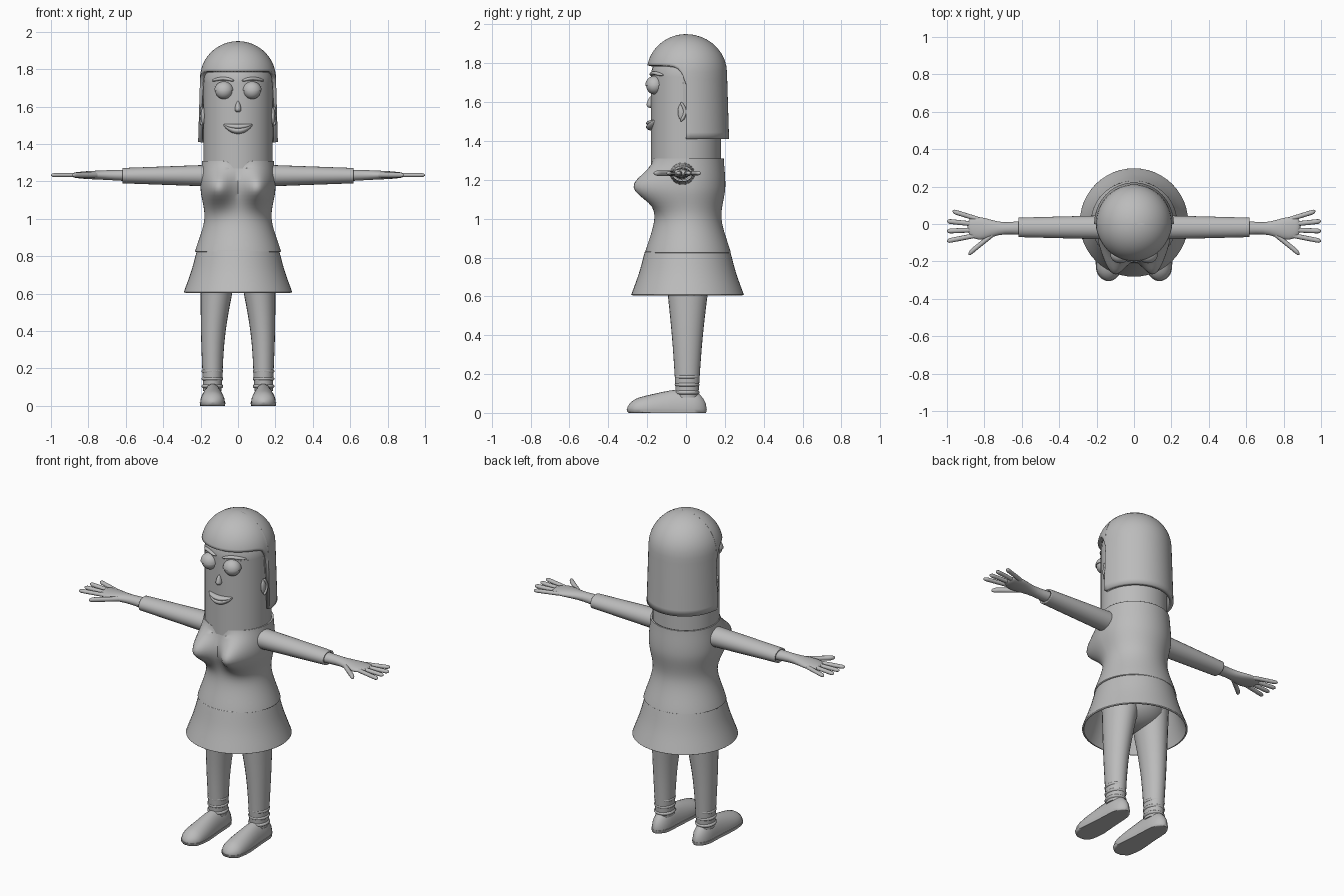
import bpy, bmesh
from math import sin, cos, pi, exp, sqrt, asin, radians
from mathutils import Matrix, Vector

default_cube = bpy.data.objects.get("Cube")
if default_cube:
    bpy.data.objects.remove(default_cube)

colour = (.5, .5, .5, 1)
grey = bpy.data.materials.new("plain_grey")
grey.use_nodes = True
grey.diffuse_color = colour
grey.node_tree.nodes["Principled BSDF"].inputs["Base Color"].default_value = colour


def finish(name, bm, mirror=False, thickness=0):
    """Turn a bmesh into a smooth object with optional shell and mirror."""
    bmesh.ops.recalc_face_normals(bm, faces=bm.faces)
    mesh = bpy.data.meshes.new(name)
    bm.to_mesh(mesh)
    bm.free()
    mesh.materials.append(grey)
    obj = bpy.data.objects.new(name, mesh)
    bpy.context.collection.objects.link(obj)
    bpy.context.view_layer.objects.active = obj
    obj.select_set(True)
    bpy.ops.object.shade_smooth_by_angle(angle=radians(50))
    obj.select_set(False)
    if thickness:
        shell = obj.modifiers.new("Thickness", "SOLIDIFY")
        shell.thickness = thickness
        shell.offset = -1
    if mirror:
        obj.modifiers.new("Mirror", "MIRROR").use_mirror_merge = False


def spline(keys, t):
    """Smooth interpolation through a few key sections, t from start to end."""
    pts = [Vector(k) for k in keys]
    pts = [2 * pts[0] - pts[1]] + pts + [2 * pts[-1] - pts[-2]]
    spans = len(keys) - 1
    i = min(int(t * spans), spans - 1)
    u = t * spans - i
    a, b, c, d = pts[i:i + 4]
    bend = (2 * a - 5 * b + 4 * c - d) * u * u + (3 * (b - c) + d - a) * u ** 3
    return b + ((c - a) * u + bend) / 2


def bridge(bm, rings):
    for lower, upper in zip(rings, rings[1:]):
        for i in range(len(lower)):
            bm.faces.new((lower[i - 1], lower[i], upper[i], upper[i - 1]))


def loft(name, axis, keys, sides=24, steps=16, tip=0, thickness=0, mirror=False, shape=None):
    """Ellipses along an axis: position, two centre values, two radii.
    A tip rounds off that fraction of each end; a thickness leaves the ends open."""
    bm = bmesh.new()
    rings = []
    for s in range(steps + 1):
        t = (1 - cos(pi * s / steps)) / 2
        position, ca, cb, ra, rb = spline(keys, t)
        scale = 1
        if tip:
            scale = max(.05, sqrt(1 - max(0, 1 - min(t, 1 - t) / tip) ** 2))
        ring = []
        for i in range(sides):
            angle = 2 * pi * i / sides
            point = [ca + ra * scale * cos(angle), cb + rb * scale * sin(angle)]
            point.insert("xyz".index(axis), position)
            ring.append(bm.verts.new(shape(*point) if shape else point))
        rings.append(ring)
    bridge(bm, rings)
    if not thickness:
        bm.faces.new(rings[0])
        bm.faces.new(rings[-1])
    finish(name, bm, mirror, thickness)


def ball(name, centre, radii, mirror=False, upper_half=False):
    """Ellipsoid, or only its upper half."""
    bm = bmesh.new()
    bmesh.ops.create_uvsphere(bm, u_segments=32, v_segments=20, radius=1)
    if upper_half:
        cut = bmesh.ops.bisect_plane(bm, geom=bm.verts[:] + bm.edges[:] + bm.faces[:],
                                     plane_co=(0, 0, 0), plane_no=(0, 0, 1), clear_inner=True)
        rim = [e for e in cut["geom_cut"] if isinstance(e, bmesh.types.BMEdge)]
        bmesh.ops.edgeloop_fill(bm, edges=rim)
    bm.transform(Matrix.Translation(centre) @ Matrix.Diagonal((*radii, 1)))
    finish(name, bm, mirror)


# Head: a tall cylinder with a domed crown
head_radius = .185
head_depth = .18
loft("head", "z", [(z, 0, 0, head_radius, head_depth) for z in (1.25, 1.73)], sides=48)
ball("crown", (0, 0, 1.73), (head_radius, head_depth, head_depth))

# Hair: domed shell, short fringe in front, long at the back
dome_z = 1.75
dome_radius = .203
half_turn = [pi * i / 32 for i in range(33)]
columns = []
bm = bmesh.new()
for angle in half_turn + [pi + .003 + a * .998 for a in half_turn]:
    back = angle <= pi
    if back:
        start = 1.41 - dome_z
    else:
        hem = 1.79 - exp(dome_radius * sin(angle) * 40) / 10 - dome_z
        start = dome_radius * asin(hem / dome_radius) if hem > 0 else hem
    column = []
    for row in range(20):
        along = start + (dome_radius * pi / 2 - .004 - start) * row / 19
        arc = max(along, 0) / dome_radius
        drop = min(along, 0)
        radius = dome_radius * cos(arc) - drop * .03
        depth = radius * 1.04 if back else radius
        height = dome_z + drop + .2 * sin(arc)
        column.append(bm.verts.new((radius * cos(angle), depth * sin(angle), height)))
    columns.append(column)
for i, column in enumerate(columns):
    before = columns[i - 1]
    for row in range(19):
        bm.faces.new((before[row], column[row], column[row + 1], before[row + 1]))
bm.faces.new([column[-1] for column in columns])
finish("hair", bm, thickness=.022)


# Facial features follow the curve of the head
def on_face(x, y, z):
    return x, y - head_depth * sqrt(1 - (x / head_radius) ** 2), z


eye = Vector((.075, -.162, 1.685))
ball("eyeball", eye, (.047, .043, .045), mirror=True)
ball("eyelid", eye, (.052, .048, .05), mirror=True, upper_half=True)
brow = [(x, 0, 1.75 - 3 * (x - .08) ** 2, .014, .009) for x in (.02, .08, .14)]
loft("eyebrow", "x", brow, sides=12, tip=.3, mirror=True, shape=on_face)
loft("nose", "z", [(1.57, 0, -.18, .022, .03), (1.63, 0, -.18, .008, .01)], sides=16, tip=.4)
for name, height, curve, radius in (("upper_lip", 1.492, 2, .014), ("lower_lip", 1.472, 5, .018)):
    lip = [(x, 0, height, .026, radius) for x in (-.077, .077)]
    loft(name, "x", lip, sides=16, tip=.5,
         shape=lambda x, y, z: on_face(x, y, z + curve * x * x))

# Ears: a flat bowl with a curved rim behind it
ball("ear", (.186, -.02, 1.55), (.012, .022, .045), mirror=True)
ear_rim = [(1.55 + h, .194, -.005 - 8 * h * h, .01, .009) for h in (-.05, 0, .05)]
loft("ear_rim", "z", ear_rim, sides=12, tip=.2, mirror=True)


# Top: fitted body with a bust and a dipped neckline
def bust(x, y, z):
    if y < 0:
        across = (abs(x) - .115) / .08
        y -= .118 * exp(-across ** 2 - ((z - 1.165) / .09) ** 2)
        if z > 1.27:
            z -= .03 * exp(-(x / .045) ** 2)
    return x, y, z


waistline = ((.825, .23), (1, .18), (1.16, .2), (1.31, .192))
body = [(z, 0, .01, r, r * .96) for z, r in waistline]
loft("top", "z", body, sides=64, steps=36, thickness=.01, shape=bust)

# Skirt: flared shell
skirt = [(z, 0, .008, r, r) for z, r in ((.83, .22), (.72, .25), (.608, .29))]
loft("skirt", "z", skirt, sides=48, thickness=.01)

# Hips, legs and sock folds
ball("hips", (0, 0, .74), (.19, .15, .13))
leg = [(.76, .1, .01, .1, .12), (.4, .132, .007, .066, .08), (.08, .137, .006, .049, .057)]
loft("leg", "z", leg, mirror=True)
for name, height in (("upper", .185), ("middle", .145), ("lower", .105)):
    ball(name + "_sock_fold", (.137, .006, height), (.058, .064, .02), mirror=True)

# Shoes and their soles
shoe = [(.106, .136, .02, .05, .09), (-.04, .136, .02, .055, .1),
        (-.2, .136, .02, .066, .07), (-.303, .136, .02, .055, .04)]
loft("shoe", "y", shoe, tip=.2, mirror=True, shape=lambda x, y, z: (x, y, max(z, .004)))
sole = [(y, x, z, width + .003, height) for y, x, z, width, height in shoe]
loft("sole", "y", sole, tip=.2, mirror=True,
     shape=lambda x, y, z: (x, y * 1.01, min(max(z, 0), .018)))

# Sleeves with open cuffs
sleeve = [(.12, -.018, 1.231, .065, .059), (.617, -.018, 1.231, .052, .041)]
loft("sleeve", "x", sleeve, thickness=.01, mirror=True)

# Hands: forearm and palm, then the digits
palm = [(.56, -.02, 1.232, .041, .032), (.7, -.023, 1.234, .033, .026),
        (.82, -.024, 1.234, .06, .02), (.89, -.014, 1.234, .045, .012)]
loft("hand", "x", palm, tip=.1, mirror=True)


def digit(name, base_x, base_y, end_x, end_y, radius):
    ends = ((base_x, base_y), (end_x, end_y))
    loft(name, "x", [(x, y, 1.234, radius, radius * .85) for x, y in ends],
         sides=12, tip=.12, mirror=True)


for i, name in enumerate(("little", "ring", "middle", "index")):
    length = .97 if name == "little" else 1
    digit(name + "_finger", .82, .022 - .026 * i, length, .068 - .053 * i, .013)
digit("thumb", .73, -.035, .885, -.16, .016)
